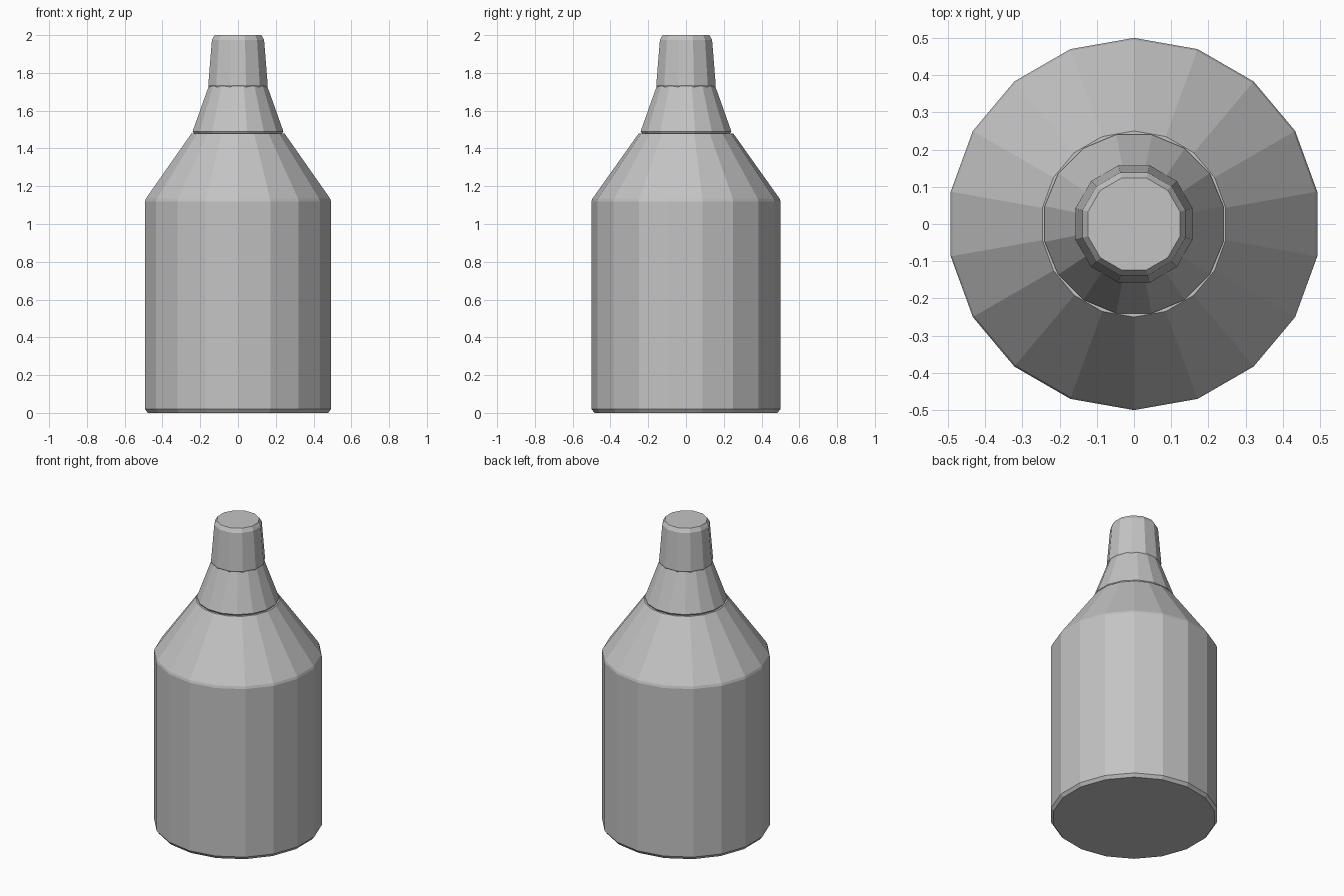
import bpy, bmesh, math

old = bpy.data.objects.get("Cube")
if old:
    bpy.data.objects.remove(old, do_unlink=True)

grey = bpy.data.materials.new("plain grey")
grey.use_nodes = True
colour = (0.55, 0.55, 0.55, 1)
grey.diffuse_color = colour
grey.node_tree.nodes["Principled BSDF"].inputs["Base Color"].default_value = colour


def lathe(name, profile, sides, turn=0.0):
    """Closed faceted solid from (radius, height) pairs, bottom to top."""
    bm = bmesh.new()
    rings = []
    for r, z in profile:
        angles = [2 * math.pi * (i + turn) / sides for i in range(sides)]
        rings.append([bm.verts.new((r * math.cos(a), r * math.sin(a), z)) for a in angles])
    for low, high in zip(rings, rings[1:]):
        for i in range(sides):
            j = (i + 1) % sides
            bm.faces.new((low[i], low[j], high[j], high[i]))
    bm.faces.new(rings[0][::-1])
    bm.faces.new(rings[-1])
    mesh = bpy.data.meshes.new(name)
    bm.to_mesh(mesh)
    bm.free()
    mesh.materials.append(grey)
    obj = bpy.data.objects.new(name, mesh)
    bpy.context.collection.objects.link(obj)
    return obj


# Bottle body with chamfered foot and sloping shoulder
lathe("bottle_body", [(0.485, 0), (0.5, 0.02), (0.5, 1.12), (0.495, 1.135), (0.25, 1.48)], 18, 0.5)

# Tapered collar with a small lip underneath
lathe("neck_collar", [(0.235, 1.475), (0.245, 1.49), (0.158, 1.73)], 16, 0.5)

# Nozzle cap with softened top edge
lathe("nozzle_cap", [(0.158, 1.725), (0.163, 1.735), (0.143, 1.975), (0.128, 2)], 12, 0.5)
